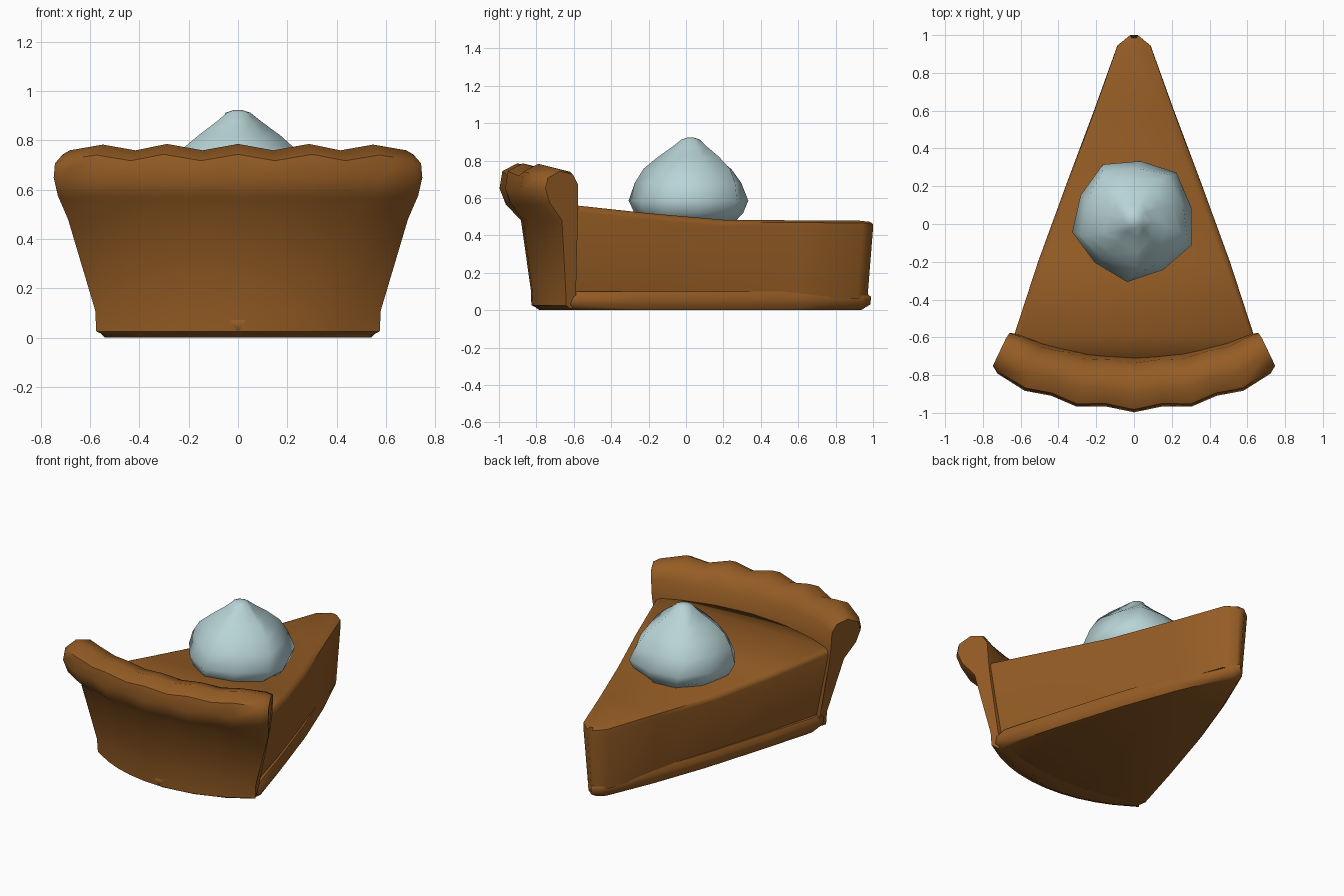
import bpy, math

if "Cube" in bpy.data.objects:
    bpy.data.objects.remove(bpy.data.objects["Cube"])

def material(name, col):
    m = bpy.data.materials.new(name)
    m.diffuse_color = (*col, 1)
    m.use_nodes = True
    m.node_tree.nodes["Principled BSDF"].inputs["Base Color"].default_value = m.diffuse_color
    return m

baked = material("baked brown", (0.30, 0.108, 0.018))
cream = material("whipped cream", (0.48, 0.66, 0.68))

def loft(name, rings, mat, angle=50):
    """Skin a list of closed rings with equal point counts and cap both ends."""
    n = len(rings[0])
    verts = [p for r in rings for p in r]
    faces = [(i*n + j, i*n + (j+1) % n, (i+1)*n + (j+1) % n, (i+1)*n + j)
             for i in range(len(rings)-1) for j in range(n)]
    faces += [tuple(range(n))[::-1], tuple((len(rings)-1)*n + j for j in range(n))]
    me = bpy.data.meshes.new(name)
    me.from_pydata(verts, [], faces)
    me.materials.append(mat)
    ob = bpy.data.objects.new(name, me)
    bpy.context.collection.objects.link(ob)
    bpy.ops.object.select_all(action='DESELECT')
    ob.select_set(True)
    bpy.context.view_layer.objects.active = ob
    bpy.ops.object.mode_set(mode='EDIT')
    bpy.ops.mesh.select_all(action='SELECT')
    bpy.ops.mesh.normals_make_consistent(inside=False)
    bpy.ops.object.mode_set(mode='OBJECT')
    bpy.ops.object.shade_smooth_by_angle(angle=math.radians(angle))
    return ob

# bottom crust: wedge plate with slightly bulging sides
half = [(0.05, 0.95), (0.19, 0.62), (0.325, 0.25), (0.465, -0.2), (0.572, -0.57),
        (0.56, -0.645), (0.42, -0.73), (0.22, -0.80)]
outline = [(0, 0.99)] + half + [(0, -0.83)] + [(-x, y) for x, y in reversed(half)]
rings = [[(x*s, y*s, z) for x, y in outline]
         for z, s in ((0.0, 0.945), (0.03, 0.995), (0.07, 1.0), (0.10, 0.965))]
loft("bottom_crust", rings, baked)

# filling: sections along the slice (y, half width at bottom, at top, top height)
stations = [(-0.73, 0.24, 0.30, 0.57), (-0.59, 0.535, 0.635, 0.56),
            (-0.2, 0.43, 0.508, 0.518), (0.2, 0.31, 0.362, 0.483),
            (0.6, 0.185, 0.212, 0.48), (0.93, 0.075, 0.088, 0.478), (0.985, 0.012, 0.02, 0.472)]
rings = []
for y, b, t, z in stations:
    tip = 0.015 if y > 0.9 else 0
    right = [(b, y - tip, 0.06), (t, y + tip, z - 0.035), (t*0.985, y + tip, z - 0.012),
             (max(t - 0.035, t*0.6), y, z)]
    rings.append(right + [(-x, yy, zz) for x, yy, zz in reversed(right)])
loft("filling", rings, baked)

# back crust: wall and fluted rim swept around the slice tip
# (radius, height, radius loss at the ends, end angle in degrees, flute strength)
profile = [(1.77, 0.0, 0.09, 17.8, 0), (1.825, 0.025, 0.09, 19.3, 0), (1.83, 0.11, 0.09, 19.4, 0),
           (1.88, 0.48, 0.07, 22.5, 0.2), (1.955, 0.565, 0.05, 22.9, 0.7),
           (1.985, 0.65, 0.045, 23.1, 1), (1.97, 0.73, 0.045, 23.1, 1),
           (1.89, 0.772, 0.05, 23.0, 1), (1.79, 0.75, 0.04, 22.9, 0.8),
           (1.73, 0.68, 0.02, 22.7, 0.5), (1.705, 0.55, 0.005, 22.5, 0.1),
           (1.70, 0.46, 0.005, 22.0, 0), (1.68, 0.09, 0.005, 19.6, 0), (1.66, 0.0, 0.01, 18.2, 0)]
cols = [(0, 1), (0.19, -1), (0.38, 1), (0.56, -1), (0.74, 0.8), (0.95, -1)]
cols = [(-t, w) for t, w in reversed(cols[1:])] + cols

def section(t, wave, shrink=1.0):
    pts = []
    for r, z, loss, ang, f in profile:
        a = math.radians(ang) * t
        rr = r - loss*t*t + 0.012*wave*f
        zz = z + (0.013*wave*f if z > 0.7 else 0)
        c = 1.755   # ends draw in toward the wall core
        rr = c + (rr - c)*shrink
        if z > 0.5:
            zz = 0.64 + (zz - 0.64)*shrink
        pts.append((rr*math.sin(a), 1 - rr*math.cos(a), zz))
    return pts

rings = [section(-1, -1, 0.86)] + [section(t, w) for t, w in cols] + [section(1, -1, 0.86)]
loft("back_crust", rings, baked)

# whipped cream: lathe with twisted ridges
N = 10
rings = []
for r, z, lump in ((0.24, 0.47, 0), (0.295, 0.52, 0.01), (0.322, 0.585, 0.012), (0.285, 0.68, 0.014),
                   (0.235, 0.755, 0.018), (0.155, 0.82, 0.02), (0.085, 0.875, 0.012),
                   (0.05, 0.912, 0), (0.015, 0.923, 0)):
    ring = []
    for j in range(N):
        a = 2*math.pi*j/N + (z - 0.47)*0.9 + 0.1
        rr = r + lump*(1 if j % 2 else -1)
        ring.append((rr*math.cos(a), 0.025 + rr*math.sin(a), z))
    rings.append(ring)
loft("whipped_cream", rings, cream, 60)
